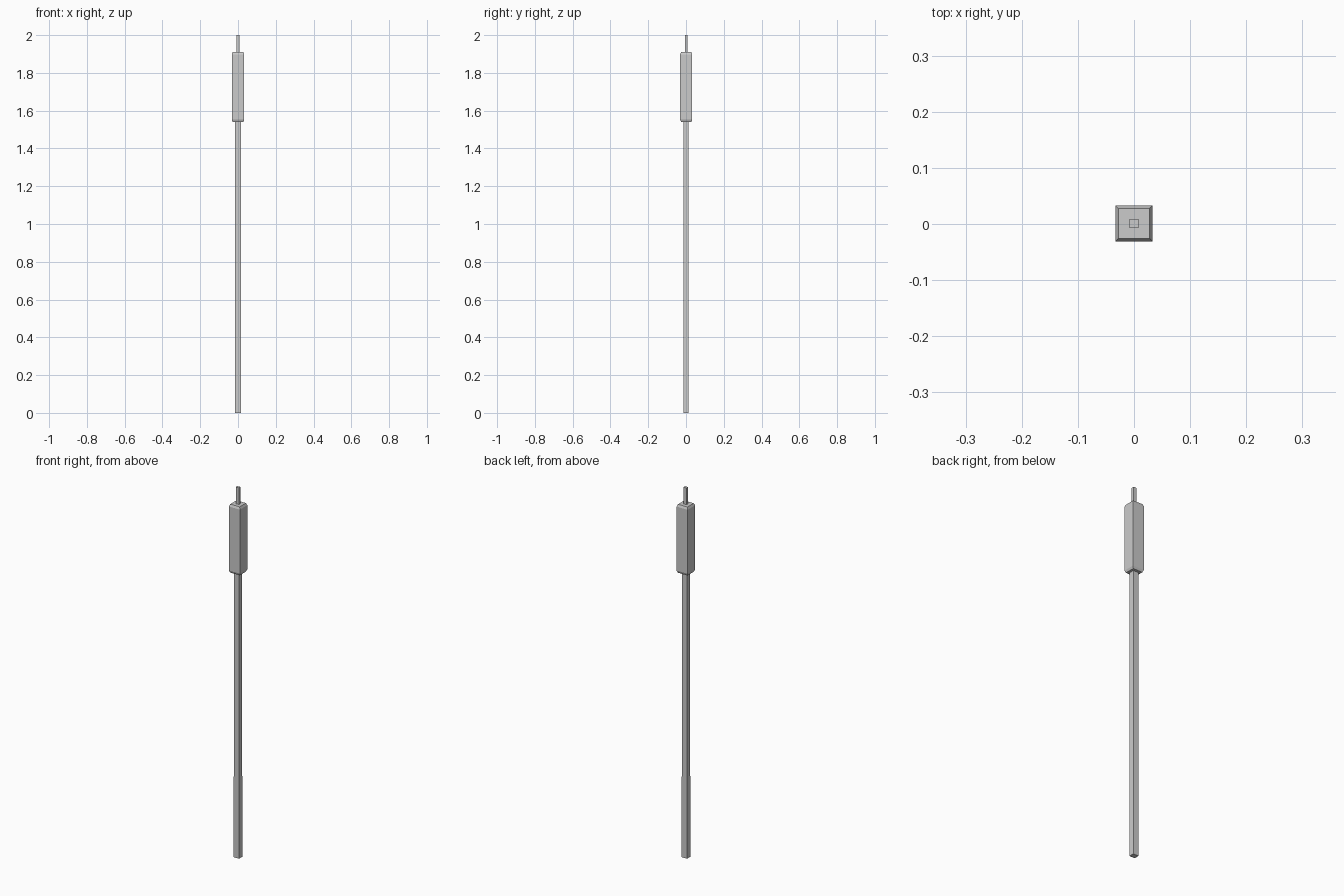
import bpy, bmesh

if "Cube" in bpy.data.objects:
    bpy.data.objects.remove(bpy.data.objects["Cube"])


def square_loft(name, sections, cy=0.0):
    """Closed four-sided loft; each section is (z, half x, half y)."""
    bm = bmesh.new()
    rings = [[bm.verts.new((sx * hx, cy + sy * hy, z))
              for sx, sy in ((-1, -1), (1, -1), (1, 1), (-1, 1))]
             for z, hx, hy in sections]
    for a, b in zip(rings, rings[1:]):
        for i in range(4):
            j = (i + 1) % 4
            bm.faces.new((a[i], a[j], b[j], b[i]))
    bm.faces.new(rings[0][::-1])
    bm.faces.new(rings[-1])
    mesh = bpy.data.meshes.new(name)
    bm.to_mesh(mesh)
    bm.free()
    obj = bpy.data.objects.new(name, mesh)
    bpy.context.collection.objects.link(obj)
    return obj


# Long slender reed stem
square_loft("stem", [(0, 0.016, 0.014), (1.545, 0.015, 0.0135)])

# Thick seed head with slightly chamfered ends
square_loft("seed_head", [(1.54, 0.028, 0.027), (1.552, 0.033, 0.032),
                          (1.898, 0.033, 0.032), (1.91, 0.028, 0.027)], 0.001)

# Thin spike on top
square_loft("tip", [(1.905, 0.009, 0.007), (2.0, 0.009, 0.007)], 0.001)
